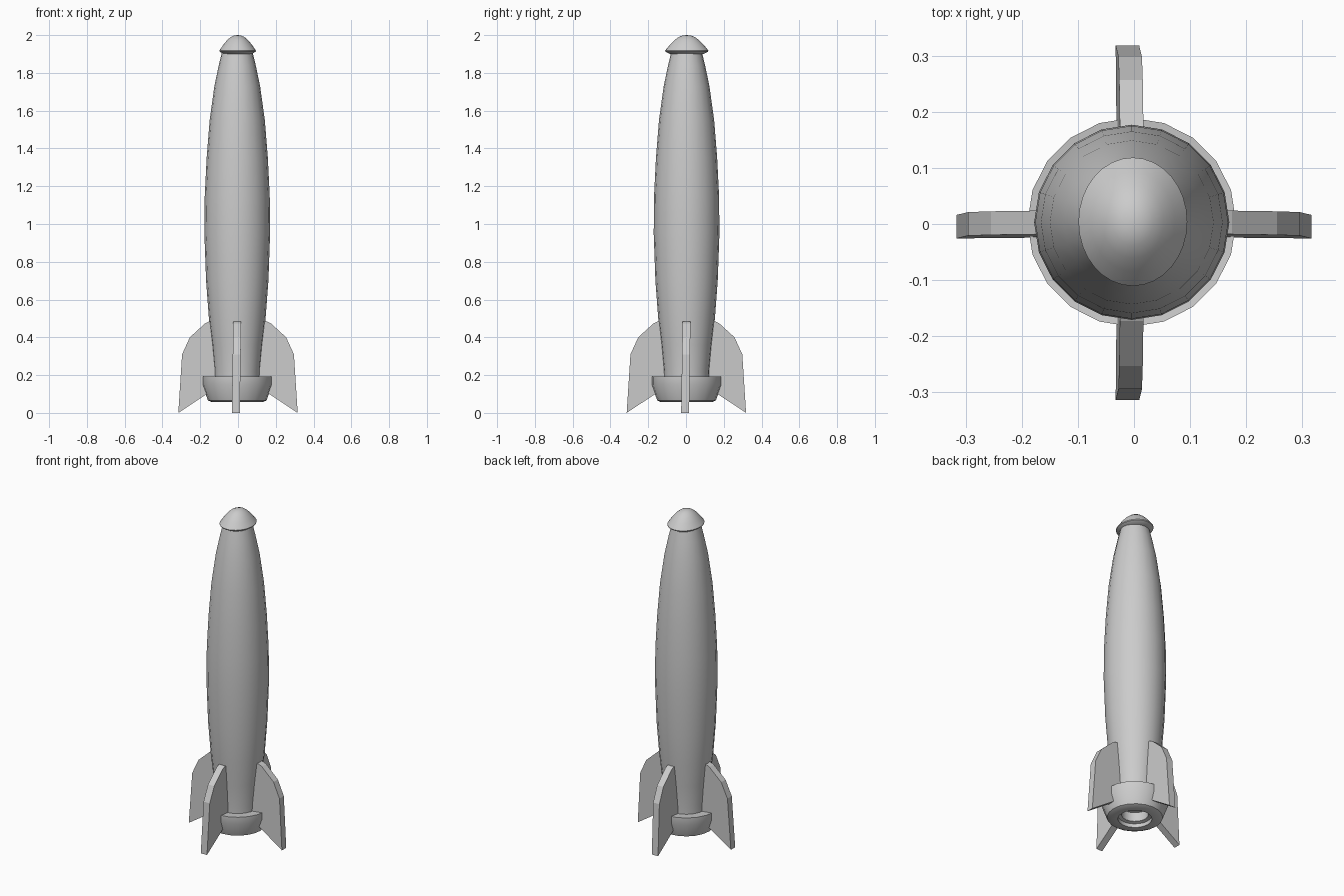
import bpy
import bmesh
from math import cos, sin, pi, radians
from mathutils import Matrix

cube = bpy.data.objects.get("Cube")
if cube:
    bpy.data.objects.remove(cube, do_unlink=True)

# Single painted finish
grey = bpy.data.materials.new("light_grey")
grey.use_nodes = True
COLOUR = (0.6, 0.6, 0.6, 1)
grey.diffuse_color = COLOUR
grey.node_tree.nodes["Principled BSDF"].inputs["Base Color"].default_value = COLOUR


def finish(name, bm, smooth_angle=None):
    bmesh.ops.recalc_face_normals(bm, faces=bm.faces)
    mesh = bpy.data.meshes.new(name)
    bm.to_mesh(mesh)
    bm.free()
    mesh.materials.append(grey)
    obj = bpy.data.objects.new(name, mesh)
    bpy.context.collection.objects.link(obj)
    if smooth_angle:
        bpy.ops.object.select_all(action="DESELECT")
        obj.select_set(True)
        bpy.context.view_layer.objects.active = obj
        bpy.ops.object.shade_smooth_by_angle(angle=radians(smooth_angle))
    return obj


def lathe(name, profile, sides=20, centre=(0, 0), stretch=1, smooth_angle=35):
    """Spin a (radius, height) profile around the vertical axis."""
    bm = bmesh.new()
    rings = []
    for r, z in profile:
        rings.append([bm.verts.new((centre[0] + r * cos(2 * pi * i / sides),
                                    centre[1] + r * stretch * sin(2 * pi * i / sides), z))
                      for i in range(sides)])
    for a, b in zip(rings, rings[1:]):
        for i in range(sides):
            j = (i + 1) % sides
            bm.faces.new((a[i], a[j], b[j], b[i]))
    bmesh.ops.remove_doubles(bm, verts=bm.verts, dist=0.0001)
    bmesh.ops.holes_fill(bm, edges=[e for e in bm.edges if e.is_boundary])
    return finish(name, bm, smooth_angle)


# Tapered hull
AXIS = (-0.004, 0.003)
lathe("hull", [(0.12, 0.17), (0.121, 0.22), (0.134, 0.36), (0.15, 0.5), (0.165, 0.7),
               (0.174, 0.95), (0.172, 1.15), (0.162, 1.35), (0.146, 1.55),
               (0.121, 1.73), (0.098, 1.84), (0.08, 1.915)], centre=AXIS)

# Nose cap, slightly oval, overhanging the hull
lathe("nose_cap", [(0, 2.0), (0.018, 1.998), (0.036, 1.99), (0.055, 1.974), (0.075, 1.95),
                   (0.097, 1.918), (0.096, 1.913), (0.076, 1.9), (0, 1.9)],
      sides=32, centre=(-0.002, 0.004), stretch=1.18)

# Engine collar with a hollow, stepped nozzle
lathe("engine_collar", [(0.118, 0.185), (0.186, 0.193), (0.186, 0.15), (0.155, 0.066),
                        (0.135, 0.057), (0.095, 0.057), (0.095, 0.08),
                        (0.075, 0.085), (0.075, 0.14), (0, 0.14)], centre=AXIS)

# Four swept fins, each leaning a little towards its tip
FIN_OUTLINE = [(0.1, 0.483), (0.155, 0.483), (0.175, 0.473), (0.255, 0.4), (0.296, 0.31),
               (0.316, 0.005), (0.165, 0.1), (0.1, 0.13)]
HALF = 0.021
FINS = {"left_fin": (0, 1), "back_fin": (90, -1), "right_fin": (180, -1), "front_fin": (270, 1)}
for name, (angle, side) in FINS.items():
    bm = bmesh.new()
    layers = []
    for y in (-HALF, HALF):
        layers.append([bm.verts.new((r, y + side * 0.016 * (z - 0.3), z)) for r, z in FIN_OUTLINE])
        bm.faces.new(layers[-1])
    count = len(FIN_OUTLINE)
    for i in range(count):
        j = (i + 1) % count
        bm.faces.new((layers[0][i], layers[0][j], layers[1][j], layers[1][i]))
    bmesh.ops.rotate(bm, verts=bm.verts, matrix=Matrix.Rotation(radians(angle), 3, "Z"))
    # Front and back fins follow the hull axis
    if angle % 180:
        bmesh.ops.translate(bm, verts=bm.verts, vec=(-0.007, 0.002, 0))
    lowest = min(v.co.z for v in bm.verts)
    for v in bm.verts:
        if v.co.z < lowest + 0.001:
            v.co.z = 0
    finish(name, bm)
